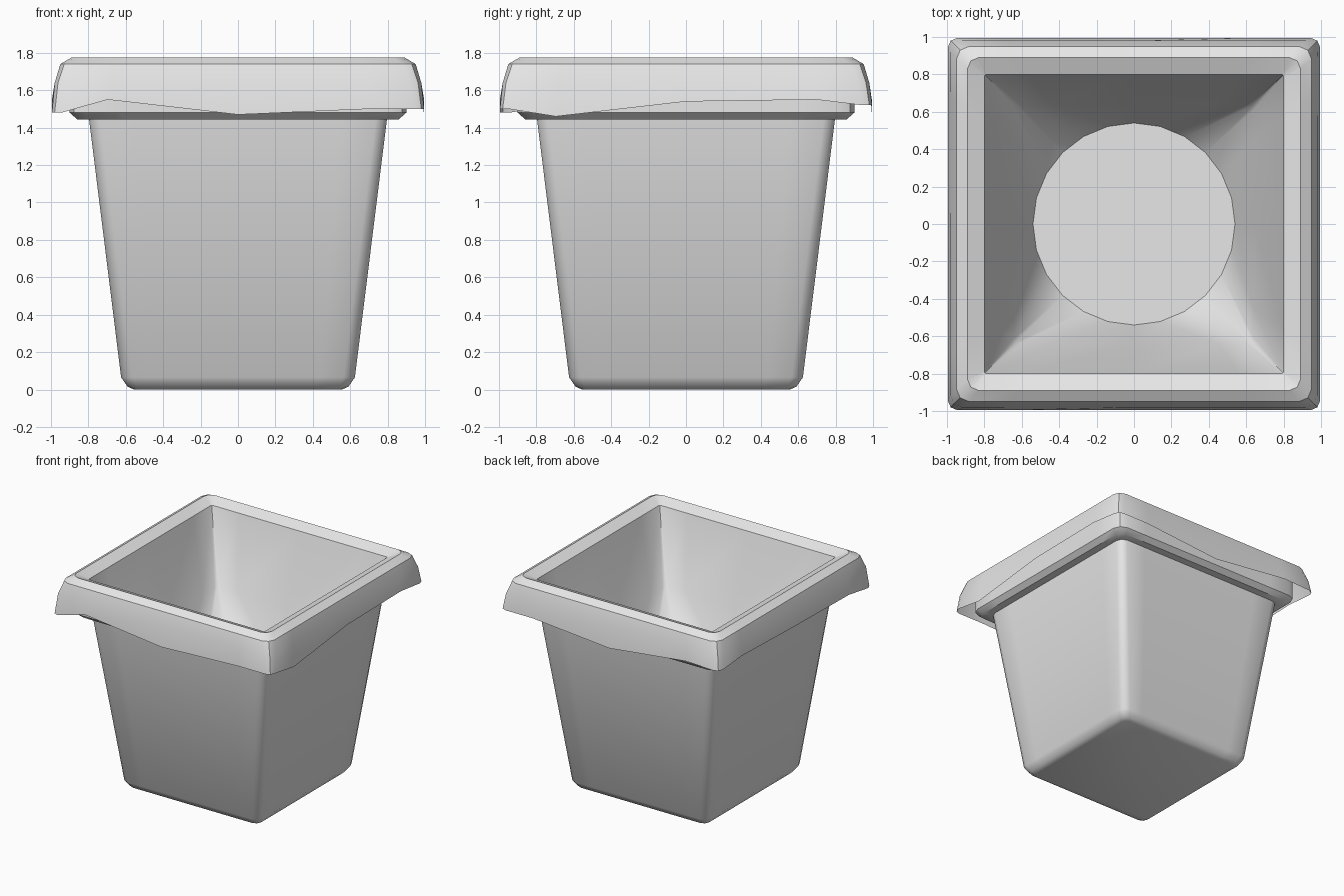
import bpy
import bmesh
import math
from mathutils import Vector, Matrix

old = bpy.data.objects.get("Cube")
if old:
    bpy.data.objects.remove(old, do_unlink=True)


def material(name, color):
    m = bpy.data.materials.new(name)
    m.use_nodes = True
    m.diffuse_color = color
    m.node_tree.nodes["Principled BSDF"].inputs["Base Color"].default_value = color
    return m


grey = material("light_grey", (0.8, 0.8, 0.8, 1))


def square_ring(half, radius, z):
    """Rounded square: three points along each side, three around each corner."""
    inner = half - radius
    diag = inner + radius * math.sqrt(0.5)
    quarter = [(half, -0.7 * half), (half, 0), (half, 0.7 * half),
               (half, inner), (diag, diag), (inner, half)]
    return [Matrix.Rotation(k * math.pi / 2, 3, 'Z') @ Vector((x, y, z))
            for k in range(4) for x, y in quarter]


def round_ring(radius, z):
    """Circle whose points line up with those of square_ring."""
    angles = [math.radians(15 * i - 15) for i in range(24)]
    return [Vector((radius * math.cos(a), radius * math.sin(a), z)) for a in angles]


def loft(name, rings, angle, cap_first=False, cap_last=False):
    bm = bmesh.new()
    rows = [[bm.verts.new(p) for p in ring] for ring in rings]
    for low, high in zip(rows, rows[1:]):
        for i in range(len(low)):
            j = (i + 1) % len(low)
            bm.faces.new((low[i], low[j], high[j], high[i]))
    if cap_first:
        bm.faces.new(rows[0][::-1])
    if cap_last:
        bm.faces.new(rows[-1])
    mesh = bpy.data.meshes.new(name)
    bm.to_mesh(mesh)
    bm.free()
    mesh.materials.append(grey)
    obj = bpy.data.objects.new(name, mesh)
    bpy.context.collection.objects.link(obj)
    bpy.ops.object.select_all(action='DESELECT')
    obj.select_set(True)
    bpy.context.view_layer.objects.active = obj
    bpy.ops.object.shade_smooth_by_angle(angle=math.radians(angle))
    return obj


# Tapered bin with a chamfered base
loft("bin_body", [square_ring(*p) for p in (
    (0.555, 0.04, 0), (0.59, 0.05, 0.015), (0.625, 0.06, 0.065),
    (0.797, 0.06, 1.45))], 50, cap_first=True)

# Thick lip around the mouth
loft("bin_rim", [square_ring(*p) for p in (
    (0.79, 0.06, 1.445), (0.86, 0.06, 1.445), (0.90, 0.08, 1.48),
    (0.90, 0.08, 1.70), (0.82, 0.03, 1.70))], 40)

# Uneven hem of the liner: three heights per side, then one for the corner
hem_heights = [(1.46, 1.54, 1.55, 1.52), (1.52, 1.46, 1.54, 1.53),
               (1.55, 1.53, 1.52, 1.48), (1.55, 1.47, 1.50, 1.50)]
hem = square_ring(0.995, 0.05, 0)
for k, (a, b, c, corner) in enumerate(hem_heights):
    for i, z in enumerate((a, b, c, corner, corner, corner)):
        hem[6 * k + i].z = z

# Liner folded over the rim and hanging inside down to a round bottom
liner_rings = [hem] + [square_ring(*p) for p in (
    (0.98, 0.06, 1.64), (0.95, 0.07, 1.74), (0.89, 0.06, 1.775),
    (0.80, 0.01, 1.737), (0.64, 0.03, 1.18))]
liner_rings.append(round_ring(0.54, 0.87))
loft("bag_liner", liner_rings, 30, cap_last=True)
